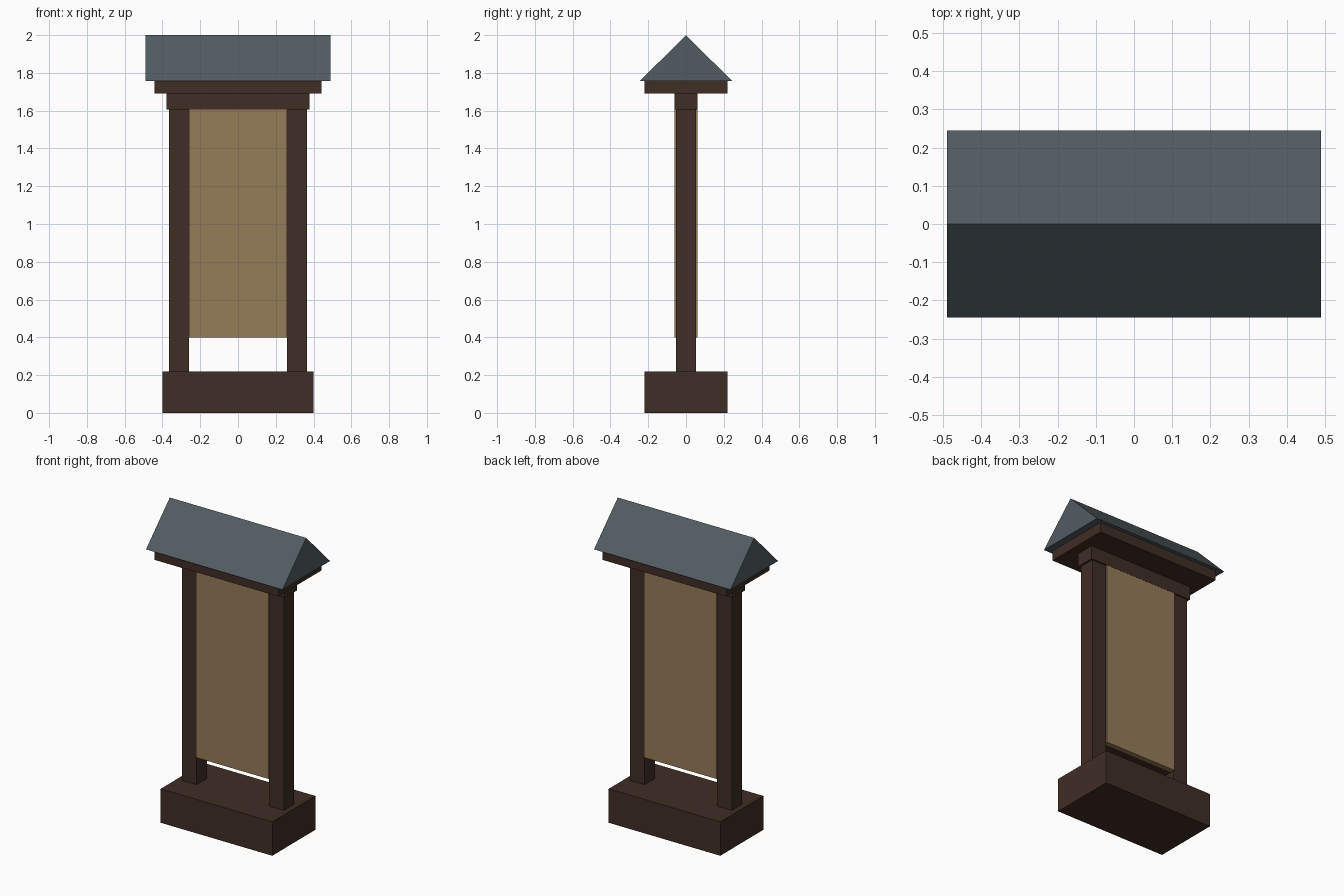
import bpy
import bmesh

if "Cube" in bpy.data.objects:
    bpy.data.objects.remove(bpy.data.objects["Cube"])


def material(name, rgb):
    """Flat colour from 0-255 sRGB, stored as linear."""
    m = bpy.data.materials.new(name)
    lin = [((c / 255 + 0.055) / 1.055) ** 2.4 for c in rgb]
    m.diffuse_color = (*lin, 1.0)
    m.use_nodes = True
    m.node_tree.nodes["Principled BSDF"].inputs["Base Color"].default_value = m.diffuse_color
    return m


BROWN = material("dark brown wood", (63, 46, 37))
TAN = material("tan board", (150, 124, 88))
SLATE = material("slate grey roof", (82, 92, 98))


def finish(name, bm, mat):
    bmesh.ops.recalc_face_normals(bm, faces=bm.faces)
    me = bpy.data.meshes.new(name)
    bm.to_mesh(me)
    bm.free()
    me.materials.append(mat)
    ob = bpy.data.objects.new(name, me)
    bpy.context.collection.objects.link(ob)
    return ob


def box(name, mat, x, y, z):
    """Box from (min, max) ranges."""
    bm = bmesh.new()
    bmesh.ops.create_cube(bm, size=1)
    for v in bm.verts:
        v.co = [r[0] if c < 0 else r[1] for c, r in zip(v.co, (x, y, z))]
    return finish(name, bm, mat)


# Plinth
box("base", BROWN, (-0.40, 0.40), (-0.22, 0.22), (0, 0.22))

# Posts and display boards, mirrored left/right and front/back
for s, side, face in ((-1, "left", "front"), (1, "right", "back")):
    box(side + "_post", BROWN, sorted((s * 0.26, s * 0.365)),
        (-0.052, 0.052), (0.22, 1.605))
    box(face + "_board", TAN, (-0.26, 0.26),
        sorted((s * 0.03, s * 0.061)), (0.40, 1.605))

# Dark core between the boards
box("board_core", BROWN, (-0.26, 0.26), (-0.03, 0.03), (0.40, 1.605))

# Lintel beam and eave slab
box("beam", BROWN, (-0.378, 0.378), (-0.062, 0.062), (1.605, 1.692))
box("eave", BROWN, (-0.443, 0.443), (-0.22, 0.22), (1.692, 1.758))

# Gable roof: triangular profile extruded along x
bm = bmesh.new()
profile = [(-0.244, 1.757), (0.244, 1.757), (0, 2.0)]
end = bm.faces.new([bm.verts.new((-0.489, y, z)) for y, z in profile])
ext = bmesh.ops.extrude_face_region(bm, geom=[end], use_keep_orig=True)
moved = [g for g in ext["geom"] if isinstance(g, bmesh.types.BMVert)]
bmesh.ops.translate(bm, verts=moved, vec=(0.978, 0, 0))
finish("roof", bm, SLATE)
